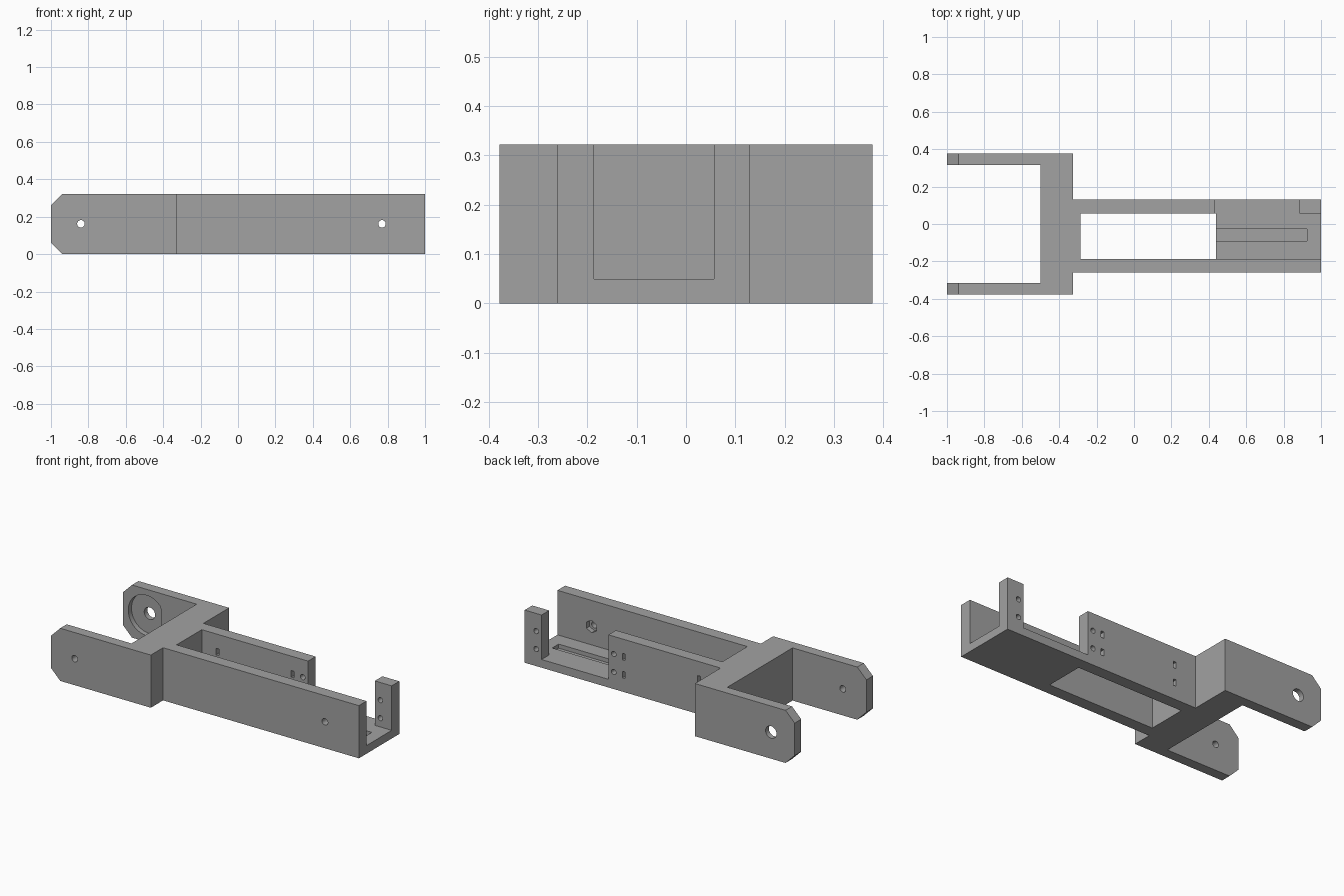
import bpy, bmesh, math

if "Cube" in bpy.data.objects:
    bpy.data.objects.remove(bpy.data.objects["Cube"])

H = 0.322          # overall height
AXLE_X = -0.84     # pivot position on the fork arms
MID_Z = 0.162

grey = bpy.data.materials.new("plain grey")
grey.diffuse_color = (0.36, 0.36, 0.36, 1)
grey.use_nodes = True
grey.node_tree.nodes["Principled BSDF"].inputs["Base Color"].default_value = grey.diffuse_color


def prism(name, pts, lo, hi, axis):
    """Extrude a 2D profile: axis 'z' takes (x, y) points, axis 'y' takes (x, z)."""
    bm = bmesh.new()
    place = (lambda a, b: (a, b, lo)) if axis == 'z' else (lambda a, b: (a, lo, b))
    face = bm.faces.new([bm.verts.new(place(*p)) for p in pts])
    ext = bmesh.ops.extrude_face_region(bm, geom=[face])
    move = (0, 0, hi - lo) if axis == 'z' else (0, hi - lo, 0)
    verts = [g for g in ext["geom"] if isinstance(g, bmesh.types.BMVert)]
    bmesh.ops.translate(bm, verts=verts, vec=move)
    bmesh.ops.recalc_face_normals(bm, faces=bm.faces)
    me = bpy.data.meshes.new(name)
    bm.to_mesh(me)
    bm.free()
    ob = bpy.data.objects.new(name, me)
    bpy.context.collection.objects.link(ob)
    return ob


def rect(x0, x1, b0, b1):
    return [(x0, b0), (x1, b0), (x1, b1), (x0, b1)]


def disc(x, z, r, n=24, limit=1.0):
    """Circle points, optionally flattened where they pass limit in +x."""
    pts = []
    for i in range(n):
        a = 2 * math.pi * (i + 0.5) / n
        pts.append((x + min(r * math.cos(a), limit), z + r * math.sin(a)))
    return pts


def cut(target, cutter):
    cutter.hide_render = True
    mod = target.modifiers.new("cut", 'BOOLEAN')
    mod.operation, mod.solver, mod.object = 'DIFFERENCE', 'EXACT', cutter
    bpy.context.view_layer.objects.active = target
    bpy.ops.object.modifier_apply(modifier=mod.name)
    bpy.data.objects.remove(cutter)


# Forked body outline seen from above
outline = [(-1, -0.378), (-0.325, -0.378), (-0.325, -0.26), (1, -0.26),
           (1, 0.13), (-0.325, 0.13), (-0.325, 0.378), (-1, 0.378),
           (-1, 0.315), (-0.5, 0.315), (-0.5, -0.315), (-1, -0.315)]
body = prism("fork_bracket", outline, 0, H, 'z')

# Chamfered arm tips
bm = bmesh.new()
bm.from_mesh(body.data)
tips = [e for e in bm.edges
        if all(v.co.x < -0.99 for v in e.verts)
        and abs(e.verts[0].co.z - e.verts[1].co.z) < 1e-4]
bmesh.ops.bevel(bm, geom=tips, offset=0.062, segments=1, affect='EDGES')
bm.to_mesh(body.data)
bm.free()

# Channel above the end floor, open window in the middle
channel = [(-0.285, -0.1), (0.438, -0.1), (0.438, 0.05),
           (1.1, 0.05), (1.1, 0.5), (-0.285, 0.5)]
cut(body, prism("channel", channel, -0.186, 0.057, 'y'))
# Gap in the rear wall that leaves the end post
cut(body, prism("post_gap", rect(0.434, 0.886, 0.05, 0.5), 0.0, 0.3, 'y'))
# Groove in the floor
cut(body, prism("groove", rect(0.40, 0.925, 0.025, 0.2), -0.09, -0.028, 'y'))

# Front arm pivot hole and front wall screw hole with hexagonal nut pocket
cut(body, prism("hole", disc(AXLE_X, MID_Z, 0.02), -0.5, -0.28, 'y'))
cut(body, prism("hole", disc(0.77, MID_Z, 0.02), -0.4, -0.15, 'y'))
cut(body, prism("nut", disc(0.77, MID_Z, 0.038, 6), -0.216, -0.15, 'y'))

# Rear arm pivot hole and flattened round recess on its inner face
cut(body, prism("recess", disc(AXLE_X, MID_Z, 0.123, 48, 0.097), 0.28, 0.346, 'y'))
cut(body, prism("hole", disc(AXLE_X, MID_Z, 0.037, 32), 0.25, 0.5, 'y'))

# Paired screw holes and strap slots in rear wall and post
for z in (0.104, 0.214):
    for x in (0.398, 0.923):
        cut(body, prism("screw", disc(x, z, 0.016, 16), 0.02, 0.2, 'y'))
    for x in (0.33, -0.178):
        cut(body, prism("slot", rect(x - 0.01, x + 0.01, z - 0.02, z + 0.02),
                        0.02, 0.2, 'y'))

# Finish
body.data.materials.clear()
body.data.materials.append(grey)
for p in body.data.polygons:
    p.material_index = 0
bpy.ops.object.select_all(action='DESELECT')
body.select_set(True)
bpy.context.view_layer.objects.active = body
bpy.ops.object.shade_smooth_by_angle(angle=math.radians(30))
